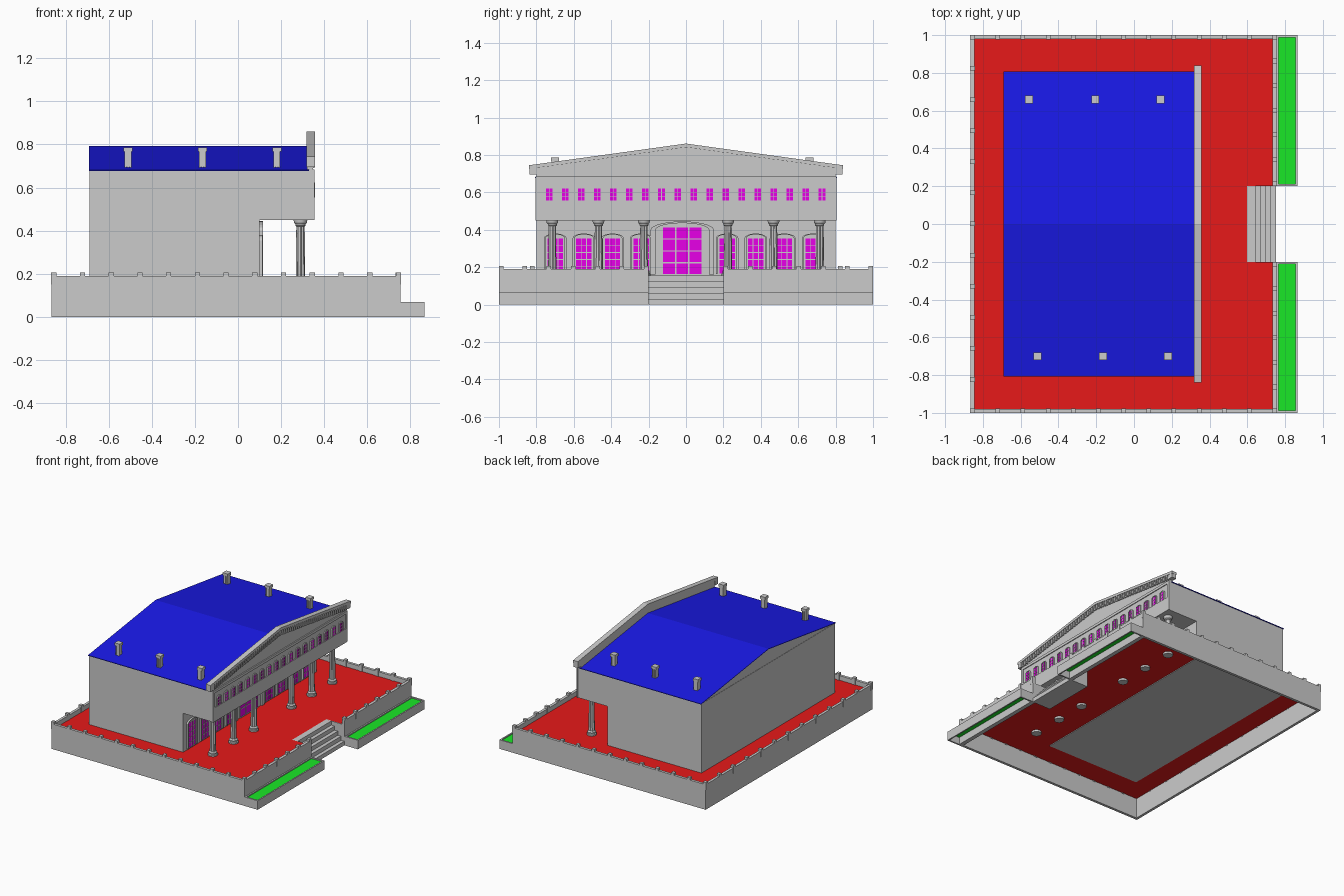
import bpy, bmesh, math
from mathutils import Matrix, Vector

if "Cube" in bpy.data.objects:
    bpy.data.objects.remove(bpy.data.objects["Cube"])


def material(name, rgb):
    m = bpy.data.materials.new(name)
    m.diffuse_color = (*rgb, 1)
    m.use_nodes = True
    m.node_tree.nodes["Principled BSDF"].inputs["Base Color"].default_value = m.diffuse_color
    return m


RED = material("red_paving", (0.8, 0.01, 0.01))
BLUE = material("blue_roof", (0.01, 0.01, 0.8))
GREEN = material("green_grass", (0.01, 0.8, 0.02))
GLASS = material("magenta_glass", (0.8, 0.0, 0.8))


def finish(name, bm, mat=None, normals=True):
    if normals:
        bmesh.ops.recalc_face_normals(bm, faces=bm.faces)
    me = bpy.data.meshes.new(name)
    bm.to_mesh(me)
    bm.free()
    ob = bpy.data.objects.new(name, me)
    bpy.context.collection.objects.link(ob)
    if mat:
        me.materials.append(mat)
    return ob


def add_box(bm, x0, x1, y0, y1, z0, z1, rot=None):
    c = Matrix.Translation(((x0 + x1) / 2, (y0 + y1) / 2, (z0 + z1) / 2))
    s = Matrix.Diagonal((x1 - x0, y1 - y0, z1 - z0, 1))
    bmesh.ops.create_cube(bm, size=1, matrix=c @ (rot or Matrix()) @ s)


def boxes(name, items, mat=None):
    bm = bmesh.new()
    for b in items:
        add_box(bm, *b)
    return finish(name, bm, mat)


def add_prism(bm, pts, axis, a, b):
    """Extrude a 2D profile (y,z) along x, or (x,z) along y."""
    place = (lambda p, t: (t, p[0], p[1])) if axis == 'x' else (lambda p, t: (p[0], t, p[1]))
    f = bm.faces.new([bm.verts.new(place(p, a)) for p in pts])
    ext = bmesh.ops.extrude_face_region(bm, geom=[f])["geom"]
    d = Vector(place((0, 0), b - a))
    bmesh.ops.translate(bm, vec=d, verts=[v for v in ext if isinstance(v, bmesh.types.BMVert)])


def prism(name, pts, axis, a, b, mat=None):
    bm = bmesh.new()
    add_prism(bm, pts, axis, a, b)
    return finish(name, bm, mat)


# terrace floor: three rectangles around the stair notch
bm = bmesh.new()
for x0, x1, y0, y1 in [(-.85, .597, -.985, .985), (.597, .735, .2, .985), (.597, .735, -.985, -.2)]:
    bm.faces.new([bm.verts.new(p) for p in
                  [(x0, y0, .155), (x1, y0, .155), (x1, y1, .155), (x0, y1, .155)]])
finish("terrace_floor", bm, RED, False)

# terrace walls, hollow below the floor
boxes("terrace_walls", [
    (-.865, -.845, -1, 1, 0, .19),
    (-.845, .755, -1, -.98, 0, .19), (-.845, .755, .98, 1, 0, .19),
    (.733, .755, -.98, -.2, 0, .19), (.733, .755, .2, .98, 0, .19),
    (.597, .733, -.205, -.2, 0, .155), (.597, .733, .2, .205, 0, .155)])

# small posts along the parapet
posts = []
for k in range(13):
    posts += [(-.855 + k * .1333, s * .988) for s in (-1, 1)]
    posts.append((-.855, -.988 + k * .1647))
for k in range(6):
    posts += [(.744, s * (.213 + k * .13)) for s in (-1, 1)]
boxes("parapet_posts", [(x - .012, x + .012, y - .012, y + .012, .15, .207) for x, y in posts])

# planters beside the stairs
for s, side in ((1, "left"), (-1, "right")):
    rims = [(.855, .865, .2, 1), (.755, .765, .2, 1), (.765, .855, .2, .212), (.765, .855, .988, 1)]
    boxes("planter_" + side, [(a, b, *sorted((s * c, s * d)), 0, .068) for a, b, c, d in rims])
    boxes("grass_" + side, [(.765, .855, *sorted((s * .212, s * .988)), .055, .06)], GREEN)

# stairs
profile = [(.597, 0)]
for i in range(5):
    z = .155 - i * .031
    x = .597 + (0 if i == 0 else .045 + (i - 1) * .0275)
    x2 = .597 + .045 + i * .0275
    profile += [(x, z), (x2, z)]
prism("stairs", profile + [(.752, 0)], 'y', -.2, .2)

# main body with the overhanging upper storey
prism("building_body", [(-.69, .15), (.1, .15), (.1, .45), (.35, .45), (.35, .68), (-.69, .68)],
      'y', -.8, .8)
# raised bands framing the upper window row
boxes("front_bands", [(.345, .356, -.805, .805, .45, .555), (.345, .356, -.805, .805, .665, .685),
                      (.345, .356, -.805, -.785, .555, .665), (.345, .356, .785, .805, .555, .665)])

# roof: grey gable block with blue slopes
prism("gable_block", [(-.8, .675), (.8, .675), (0, .787)], 'x', -.688, .33)
prism("roof", [(-.808, .678), (0, .788), (.808, .678), (.808, .682), (0, .792), (-.808, .682)],
      'x', -.692, .33, BLUE)

# chimneys with caps
items = []
for y, xs in ((.66, (-.555, -.205, .14)), (-.7, (-.51, -.165, .18))):
    for x in xs:
        items += [(x - .016, x + .016, y - .016, y + .016, .68, .77),
                  (x - .021, x + .021, y - .021, y + .021, .767, .786)]
        items += [(x + a - .003, x + a + .003, y - .019, y + .019, .68, .767) for a in (-.012, 0, .012)]
boxes("chimneys", items)

# front pediment, sloped cornice and dentils
SL = .1375
prism("pediment", [(-.8, .67), (.8, .67), (.8, .735), (0, .845), (-.8, .735)], 'x', .32, .347)
prism("cornice", [(-.84, .725), (-.84, .745), (0, .861), (.84, .745), (.84, .725), (0, .841)],
      'x', .318, .358)
bm = bmesh.new()
for s in (-1, 1):
    for i in range(33):
        y = .012 + i * .0245
        z = .842 - y * SL
        add_box(bm, .325, .355, s * y - .007, s * y + .007, z - .04, z,
                Matrix.Rotation(-s * math.atan(SL), 4, 'X'))
    add_box(bm, .318, .357, s * .82 - .018, s * .82 + .018, .695, .735)
finish("dentils", bm)


def arch(yc, half, z0, spring, rise, n=10):
    """Outline from bottom left over a shallow arch to bottom right."""
    pts = [(yc - half, z0)]
    for i in range(n + 1):
        a = math.pi * (1 - i / n)
        pts.append((yc + half * math.cos(a), spring + rise * math.sin(a)))
    return pts + [(yc + half, z0)]


def window(name, x, yc, half, z0, z1, cols, rows, outer, bar):
    """Arched surround (half, spring, rise, depth) with glass and glazing bars."""
    oh, spring, rise, depth = outer
    bm = bmesh.new()
    o, i = arch(yc, oh, z0, spring, rise), arch(yc, oh * .84, z0, spring, rise * .8)
    for k in range(len(o) - 1):
        add_prism(bm, [o[k], o[k + 1], i[k + 1], i[k]], 'x', x, x + depth)
    add_prism(bm, i, 'x', x - .002, x + .002)
    for c in range(cols + 1):
        y = yc - half + 2 * half * c / cols
        add_box(bm, x, x + .008, y - bar, y + bar, z0, z1)
    for r in range(rows + 1):
        z = z0 + (z1 - z0) * r / rows
        add_box(bm, x, x + .008, yc - half, yc + half, z - bar, z + bar)
    finish(name + "_frame", bm)
    boxes(name + "_glass", [(x, x + .005, yc - half, yc + half, z0, z1)], GLASS)


# ground floor windows and main door
for k in range(4):
    for yc in (-.24 - k * .153, .22 + k * .153):
        window("lower_window", .1, yc, .043, .165, .355, 3, 5, (.06, .355, .025, .014), .002)
window("main_door", .1, -.02, .105, .16, .415, 3, 4, (.17, .4, .045, .016), .003)

# upper row of small arched windows with sills
for k in range(18):
    window("upper_window", .35, -.7315 + k * .0858, .019, .555, .622, 2, 3, (.026, .61, .022, .006), .0015)


# fluted columns with round base and capital
def column(y):
    rings = [(.034, .14), (.034, .165), (.029, .17), (.03, .18), (.022, .187), (.0195, .42),
             (.024, .424), (.024, .43), (.03, .438), (.032, .45)]
    n, bm, loops = 32, bmesh.new(), []
    for j, (r, z) in enumerate(rings):
        flute = .82 if j in (4, 5) else 1
        loops.append([bm.verts.new((.29 + r * (flute if i % 4 > 1 else 1) * math.cos(2 * math.pi * i / n),
                                    y + r * (flute if i % 4 > 1 else 1) * math.sin(2 * math.pi * i / n), z))
                      for i in range(n)])
    for a, b in zip(loops, loops[1:]):
        for i in range(n):
            bm.faces.new([a[i], a[(i + 1) % n], b[(i + 1) % n], b[i]])
    bm.faces.new(loops[0])
    bm.faces.new(loops[-1])
    finish("column", bm)


for y in (.225, .468, .715):
    column(y)
    column(-y)
